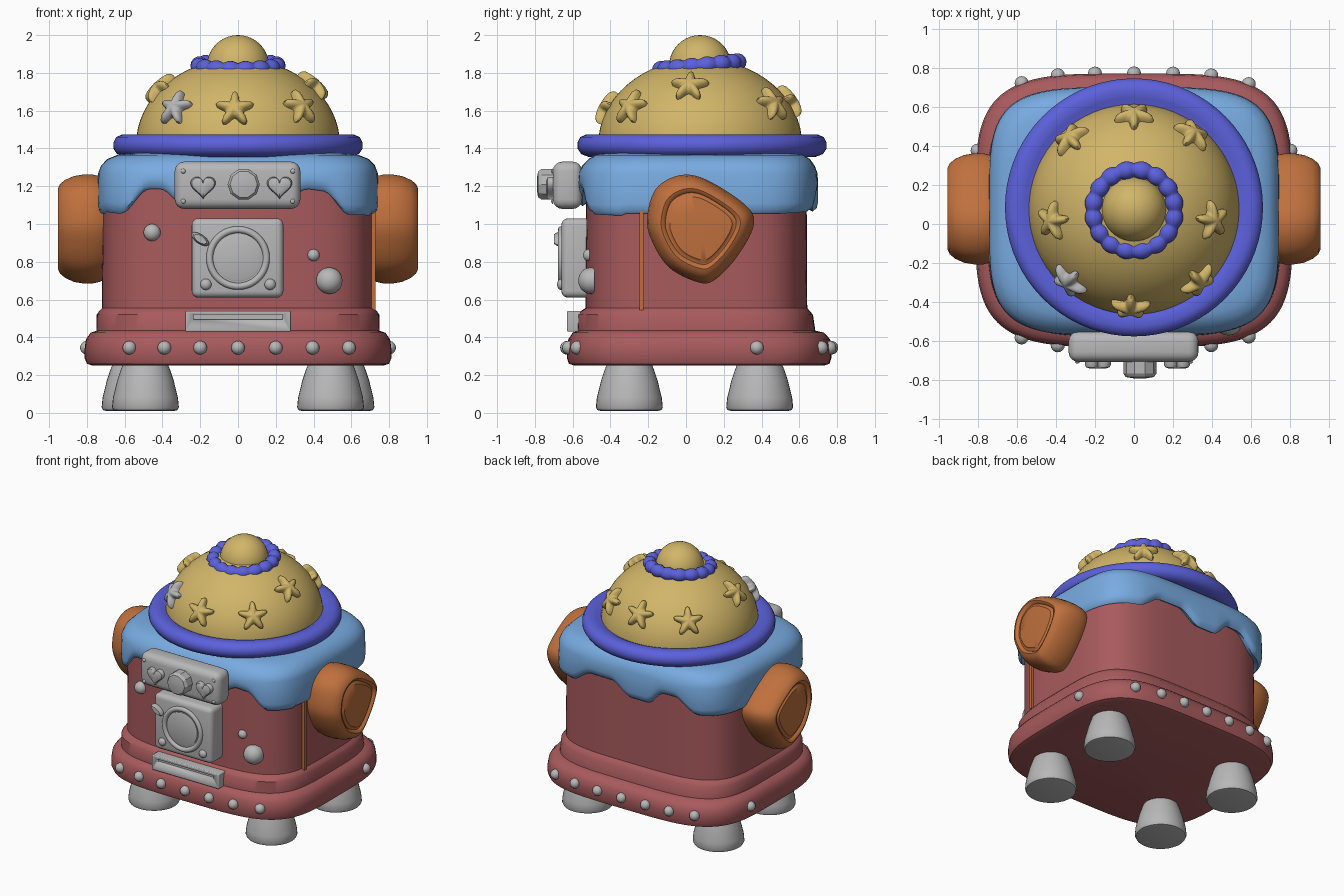
import bpy, bmesh, math
from mathutils import Matrix, Vector

if "Cube" in bpy.data.objects:
    bpy.data.objects.remove(bpy.data.objects["Cube"])

TAU = 2 * math.pi


def material(name, rgb):
    m = bpy.data.materials.new(name)
    m.diffuse_color = [((c + 0.055) / 1.055) ** 2.4 for c in rgb] + [1]
    m.use_nodes = True
    m.node_tree.nodes["Principled BSDF"].inputs["Base Color"].default_value = m.diffuse_color
    return m


RED = material("brick red", (0.66, 0.355, 0.365))
TAN = material("sand yellow", (0.82, 0.71, 0.41))
SKY = material("sky blue", (0.47, 0.67, 0.88))
INDIGO = material("indigo", (0.36, 0.38, 0.86))
ORANGE = material("burnt orange", (0.75, 0.44, 0.24))
GREY = material("light grey", (0.72, 0.72, 0.72))


def finish(name, bm, mat, angle=40):
    bmesh.ops.recalc_face_normals(bm, faces=bm.faces)
    me = bpy.data.meshes.new(name)
    bm.to_mesh(me)
    bm.free()
    me.materials.append(mat)
    for p in me.polygons:
        p.use_smooth = True
    me.set_sharp_from_angle(angle=math.radians(angle))
    ob = bpy.data.objects.new(name, me)
    bpy.context.collection.objects.link(ob)
    return ob


def loft(name, rings, mat, closed=False, matrix=None, angle=40):
    """Skin rings of points; open lofts get fan caps, closed ones join end to end."""
    bm = bmesh.new()
    vs = [[bm.verts.new(p) for p in r] for r in rings]
    n = len(vs[0])
    pairs = list(zip(vs, vs[1:])) + ([(vs[-1], vs[0])] if closed else [])
    for a, b in pairs:
        for i in range(n):
            j = (i + 1) % n
            bm.faces.new((a[i], a[j], b[j], b[i]))
    if not closed:
        for r in (vs[0], vs[-1]):
            c = bm.verts.new(sum((v.co for v in r), Vector()) / n)
            for i in range(n):
                bm.faces.new((r[i], r[(i + 1) % n], c))
    if matrix is not None:
        bm.transform(matrix)
    return finish(name, bm, mat, angle)


def puff(name, outline, profile, mat, matrix, angle=40):
    """Outline scaled along its own normal by (scale, height) pairs."""
    rings = [[(x * s, y * s, h) for x, y in outline] for s, h in profile]
    return loft(name, rings, mat, matrix=matrix, angle=angle)


def circle(n=32):
    return [(math.cos(TAU * i / n), math.sin(TAU * i / n)) for i in range(n)]


def arc(r, h, base=0.0, steps=8, start=0.0):
    """Ellipsoid profile from start angle up to the pole."""
    out = []
    for i in range(steps + 1):
        a = start + (math.pi / 2 - 0.02 - start) * i / steps
        out.append((r * math.cos(a), base + h * math.sin(a)))
    return out


def torus(name, R, r, mat, matrix, n=64, m=14, ripple=0.0, waves=16):
    rings = []
    for i in range(n):
        a = TAU * i / n
        q = r * (1 + ripple * (abs(math.sin(waves * a / 2)) - 0.6))
        rings.append([((R + q * math.cos(TAU * k / m)) * math.cos(a),
                       (R + q * math.cos(TAU * k / m)) * math.sin(a),
                       q * math.sin(TAU * k / m)) for k in range(m)])
    return loft(name, rings, mat, closed=True, matrix=matrix, angle=60)


def box(name, x0, x1, y0, y1, z0, z1, mat, bevel=0.0):
    bm = bmesh.new()
    bmesh.ops.create_cube(bm, size=1)
    bm.transform(Matrix.Translation(((x0 + x1) / 2, (y0 + y1) / 2, (z0 + z1) / 2))
                 @ Matrix.Diagonal((x1 - x0, y1 - y0, z1 - z0, 1)))
    if bevel:
        bmesh.ops.bevel(bm, geom=bm.edges[:], offset=bevel, segments=4,
                        profile=0.5, affect='EDGES')
    return finish(name, bm, mat)


T = lambda x, y, z: Matrix.Translation((x, y, z))
FACE_FRONT = Matrix.Rotation(math.pi / 2, 4, 'X')
FACE_RIGHT = Matrix(((0, 0, 1, 0), (1, 0, 0, 0), (0, 1, 0, 0), (0, 0, 0, 1)))


def squircle(hx, hy, cy, z, n=4.0, count=192):
    pts = []
    for i in range(count):
        a = TAU * i / count
        c, s = math.cos(a), math.sin(a)
        r = (abs(c / hx) ** n + abs(s / hy) ** n) ** (-1 / n)
        x, y = r * c, cy + r * s
        pts.append((x, y, z(x, y) if callable(z) else z))
    return pts


# body: flared base slab, step and wall
body = [(.77, .66, .07, .25), (.80, .69, .07, .26), (.812, .70, .07, .29),
        (.812, .70, .07, .34), (.805, .693, .07, .39), (.78, .665, .065, .425),
        (.75, .63, .055, .435), (.748, .622, .05, .52), (.735, .605, .05, .54),
        (.72, .587, .055, .555), (.718, .583, .055, 1.28)]
loft("body", [squircle(*b) for b in body], RED)

# icing with a dripping lower edge
FRONT = [(-.72, 1.07), (-.62, 1.06), (-.47, 1.19), (-.41, 1.19), (-.28, 1.1),
         (.2, 1.1), (.37, 1.19), (.45, 1.18), (.59, 1.055), (.72, 1.05)]
BACK = [(-.72, 1.06), (-.55, 1.06), (-.37, 1.17), (-.28, 1.17), (-.15, 1.07),
        (-.02, 1.07), (.15, 1.16), (.32, 1.16), (.5, 1.07), (.72, 1.06)]


def drip(x, y):
    pts = FRONT if y < 0 else BACK
    if abs(y - .06) < .4 or abs(x) >= .72:
        return 1.06
    for (x0, z0), (x1, z1) in zip(pts, pts[1:]):
        if x <= x1:
            t = (x - x0) / (x1 - x0)
            return z0 + (z1 - z0) * t * t * (3 - 2 * t)
    return 1.06


icing = [(.70, .57, .06, lambda x, y: drip(x, y) + .02), (.725, .61, .06, lambda x, y: drip(x, y) - .005),
         (.74, .63, .062, lambda x, y: drip(x, y) + .015), (.742, .636, .064, lambda x, y: drip(x, y) + .05),
         (.74, .632, .064, 1.27), (.725, .615, .066, 1.31), (.69, .585, .07, 1.345),
         (.64, .55, .07, 1.365), (.55, .5, .075, 1.375)]
loft("icing", [squircle(*b, n=4.3) for b in icing], SKY, angle=60)

# rim, dome, frilled collar and top ball
CY = .075
rim = [(.52, 1.36), (.6, 1.355), (.64, 1.37), (.66, 1.40), (.66, 1.43),
       (.645, 1.46), (.61, 1.475), (.56, 1.47), (.52, 1.45)]
puff("dome_rim", circle(72), rim, INDIGO, T(0, .085, 0), 60)
puff("dome", circle(64), arc(.54, .455, 1.42, 16), TAN, T(0, CY, 0))
torus("collar", .208, .042, INDIGO,
      T(0, .07, 1.837) @ Matrix.Rotation(.1, 4, 'X'), n=160, ripple=.3)
puff("top_ball", circle(40), arc(.165, .165, 1.835, 14, -.6), TAN, T(0, CY, 0))

# stars on the dome
star = []
for i in range(50):
    a = TAU * i / 50
    r = .052 + .053 * ((1 + math.cos(5 * a)) / 2) ** 1.6
    star.append((-r * math.sin(a), r * math.cos(a)))
STAR_PROFILE = [(.95, -.035), (1, .005), (.95, .02), (.8, .033), (.5, .042), (.2, .046)]
for k, (deg, z) in enumerate([(-92, 1.605), (-48, 1.615), (-132, 1.61), (-8, 1.725),
                              (188, 1.71), (52, 1.63), (132, 1.63), (90, 1.64)]):
    rad = .54 * math.sqrt(1 - ((z - 1.42) / .455) ** 2)
    a = math.radians(deg)
    px, py = rad * math.cos(a), rad * math.sin(a)
    nrm = Vector((px / .54 ** 2, py / .54 ** 2, (z - 1.42) / .455 ** 2))
    rot = nrm.to_track_quat('Z', 'Y').to_matrix().to_4x4()
    puff(f"star_{k}", star, STAR_PROFILE, GREY if k == 2 else TAN,
         T(px, CY + py, z) @ rot, 60)

# ears: rounded triangular pads
ctrl = [Vector(p) for p in [(.36, 1.0), (.31, 1.105), (.1, 1.238), (-.04, 1.257),
                            (-.16, 1.185), (-.205, 1.04), (-.185, .92), (-.09, .77),
                            (.07, .69), (.16, .71), (.28, .84)]]
ear = []
for i in range(len(ctrl)):
    p0, p1, p2, p3 = (ctrl[(i + d) % len(ctrl)] for d in (-1, 0, 1, 2))
    for k in range(6):
        t = k / 6
        p = .5 * (2 * p1 + (p2 - p0) * t + (2 * p0 - 5 * p1 + 4 * p2 - p3) * t * t
                  + (3 * p1 - p0 - 3 * p2 + p3) * t ** 3)
        ear.append((p.x - .08, p.y - .98))
EAR_PROFILE = [(.9, .69), (.97, .73), (1, .77), (1, .82), (.97, .87), (.9, .915), (.82, .943),
               (.74, .953), (.69, .947), (.66, .935), (.62, .937), (.58, .948), (.3, .953)]
for side, s in (("right", 1), ("left", -1)):
    puff(f"{side}_ear", ear, EAR_PROFILE, ORANGE,
         Matrix.Diagonal((s, 1, 1, 1)) @ T(0, .08, .98) @ FACE_RIGHT)
box("side_seam", .70, .728, -.245, -.225, .545, 1.08, ORANGE)

# legs
LEG = [(.15, .01), (.17, .015), (.177, .03), (.172, .08), (.15, .17), (.13, .23), (.11, .28)]
for s in (-1, 1):
    for nm, x, y in (("front", .49, -.30), ("back", .545, .39)):
        puff(f"{nm}_leg_{s}", circle(36), LEG, GREY, T(s * x, y, 0))

# rivets round the base slab
BALL = arc(.036, .036, steps=12, start=-1.5)
spots = [(s, x) for s in (-1, 1) for x in (-.575, -.39, -.2, 0, .2, .395, .587)]
for k, (s, x) in enumerate(spots):
    y = .07 + s * .70 * (1 - (abs(x) / .81) ** 4) ** .25
    puff(f"rivet_{k}", circle(16), BALL, GREY, T(x, y, .345))
for s in (-1, 1):
    puff(f"side_rivet_{s}", circle(16), BALL, GREY, T(s * .80, .375, .345))

# upper control panel with hearts and a knob
box("control_panel", -.335, .33, -.705, -.55, 1.08, 1.33, GREY, .05)
heart = []
for i in range(40):
    t = TAU * i / 40
    heart.append((16 * math.sin(t) ** 3 / 240, (13 * math.cos(t) - 5 * math.cos(2 * t)
                 - 2 * math.cos(3 * t) - math.cos(4 * t)) / 240))
for k, x in enumerate((-.185, .22)):
    puff(f"heart_{k}", heart, [(1, -.02), (1, .02), (.9, .033), (.6, .04)], GREY,
         T(x, -.70, 1.2) @ FACE_FRONT)
puff("knob", circle(10), [(.085, -.02), (.085, .06), (.072, .078), (.03, .085)], GREY,
     T(.03, -.705, 1.21) @ FACE_FRONT, 25)
for k, (x, z) in enumerate([(-.29, 1.28), (.29, 1.28), (-.29, 1.12), (.29, 1.12)]):
    puff(f"screw_{k}", circle(12), arc(.013, .01), GREY, T(x, -.704, z) @ FACE_FRONT)

# dial plate
box("dial_plate", -.245, .24, -.66, -.49, .61, 1.03, GREY, .035)
torus("dial_ring", .15, .018, GREY, T(0, -.66, .82) @ FACE_FRONT)
puff("dial_face", circle(40), [(.125, -.01), (.125, .005), (.115, .009)], GREY,
     T(0, -.66, .82) @ FACE_FRONT)
for s in (-1, 1):
    puff(f"dial_button_{s}", circle(16), arc(.03, .025), GREY,
         T(s * .17, -.658, .68) @ FACE_FRONT)
puff("dial_lever", circle(12), [(.8, -.02), (1, .02), (.7, .038)], GREY,
     T(-.20, -.66, .92) @ FACE_FRONT @ Matrix.Rotation(-.6, 4, 'Z')
     @ Matrix.Diagonal((.055, .025, 1, 1)))

# coin slot with a cut groove
slot = box("coin_slot", -.28, .28, -.63, -.52, .43, .54, GREY, .006)
cutter = box("slot_cutter", -.235, .235, -.70, -.605, .495, .52, GREY)
cutter.hide_render = True
cutter.hide_viewport = True
cut = slot.modifiers.new("groove", 'BOOLEAN')
cut.operation = 'DIFFERENCE'
cut.object = cutter

# loose buttons on the front wall
for nm, x, z, r, d, y in (("large", .483, .70, .07, .065, -.505), ("small", .40, .835, .032, .03, -.515),
                          ("upper", -.455, .955, .045, .04, -.51)):
    puff(f"{nm}_button", circle(24), [(r, -.02)] + arc(r, d), GREY, T(x, y, z) @ FACE_FRONT)
